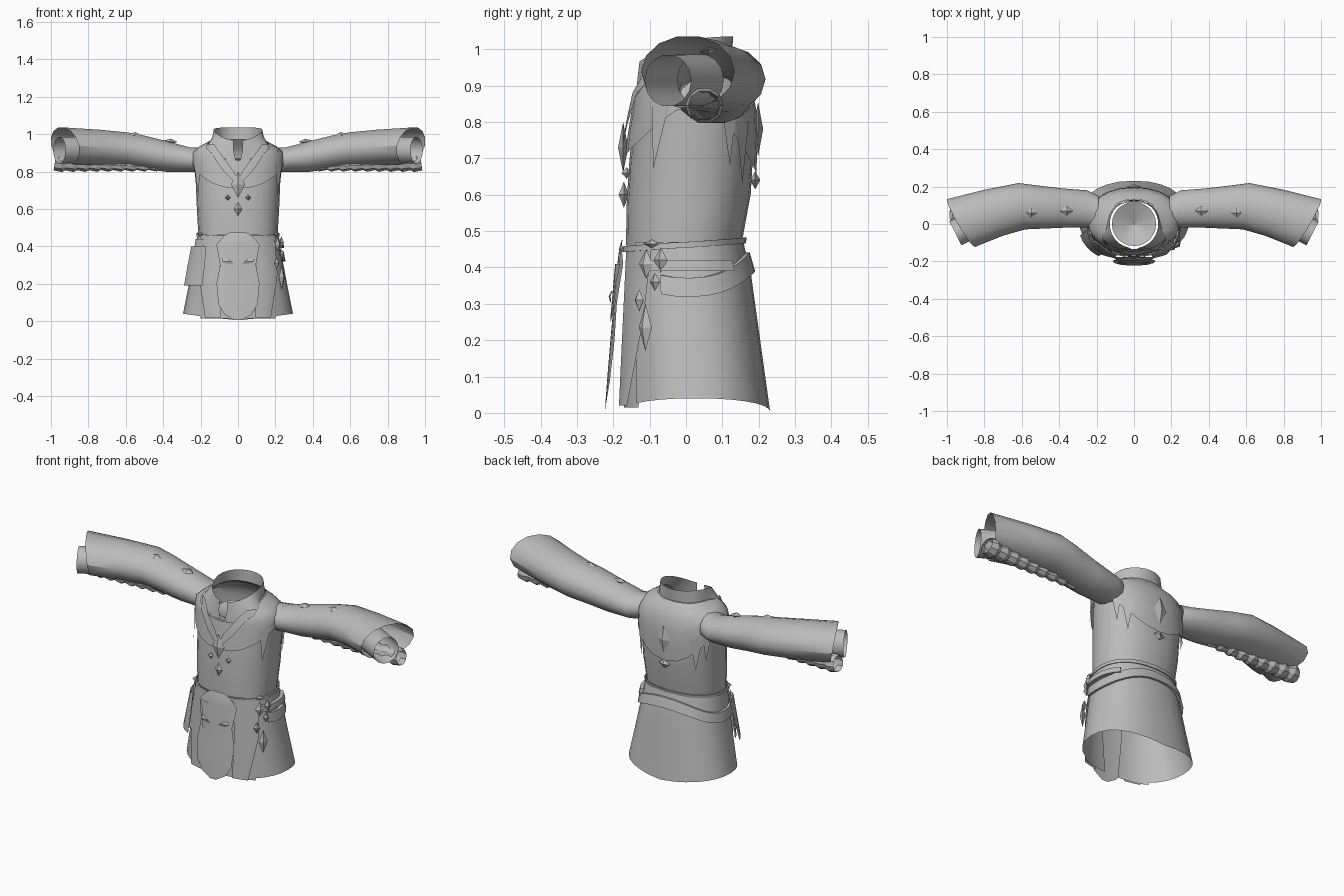
import bpy, bmesh, math
from mathutils import Vector

if "Cube" in bpy.data.objects:
    bpy.data.objects.remove(bpy.data.objects["Cube"])

cloth = bpy.data.materials.new("grey cloth")
cloth.use_nodes = True
GREY = (0.5, 0.5, 0.5, 1)
cloth.diffuse_color = GREY
cloth.node_tree.nodes["Principled BSDF"].inputs["Base Color"].default_value = GREY


def finish(name, bm, smooth=35):
    bmesh.ops.recalc_face_normals(bm, faces=bm.faces)
    mesh = bpy.data.meshes.new(name)
    bm.to_mesh(mesh)
    bm.free()
    mesh.materials.append(cloth)
    ob = bpy.data.objects.new(name, mesh)
    bpy.context.collection.objects.link(ob)
    bpy.ops.object.select_all(action='DESELECT')
    ob.select_set(True)
    bpy.context.view_layer.objects.active = ob
    if smooth:
        bpy.ops.object.shade_smooth_by_angle(angle=math.radians(smooth))
    return ob


def loft(name, rings, closed=True, smooth=35):
    """Skin a list of equal-length point rows."""
    bm = bmesh.new()
    rows = [[bm.verts.new(p) for p in r] for r in rings]
    n = len(rows[0])
    for a, b in zip(rows, rows[1:]):
        for i in range(n if closed else n - 1):
            j = (i + 1) % n
            bm.faces.new((a[i], a[j], b[j], b[i]))
    return finish(name, bm, smooth)


# Coat profile: height, half width, front y, back y
PROFILE = [(0.0, .298, -.17, .228), (.2, .258, -.17, .2), (.38, .225, -.168, .175),
           (.46, .212, -.165, .152), (.6, .22, -.163, .178), (.74, .226, -.152, .186),
           (.83, .235, -.138, .182), (.9, .235, -.128, .168), (.935, .195, -.12, .148),
           (.955, .155, -.115, .13), (.975, .12, -.11, .115)]
POWER = .87


def section(z):
    z = min(max(z, 0), PROFILE[-1][0])
    for p, q in zip(PROFILE, PROFILE[1:]):
        if z <= q[0]:
            t = (z - p[0]) / (q[0] - p[0])
            return [a + (b - a) * t for a, b in zip(p[1:], q[1:])]


def body(angle, z, off=0.0):
    """Point on the coat; angle 0 faces the front, 90 the left."""
    hx, yf, yb = section(z)
    a = math.radians(angle)
    s, c = math.sin(a), math.cos(a)
    x = math.copysign(abs(s) ** POWER, s) * (hx + off)
    y = (yf + yb) / 2 - math.copysign(abs(c) ** POWER, c) * ((yb - yf) / 2 + off)
    return Vector((x, y, z))


def front(x, z, off=0.0):
    r = min(abs(x) / section(z)[0], 1) ** (1 / POWER)
    return body(math.copysign(math.degrees(math.asin(r)), x), z, off)


def facing(angle):
    """1 at the front, 0 at the back."""
    return (1 + math.cos(math.radians(angle))) / 2


def neckline(angle):
    return .97 - .11 * facing(angle) ** 5


TURN = range(0, 360, 15)

# Torso with a neckline that dips at the throat, and skirt open at the front
loft("torso", [[body(a, .46 + (neckline(a) - .46) * t) for a in TURN]
               for t in (0, .28, .55, .72, .8, .86, .91, .95, .98, 1)])
skirt_angles = [38 + i * 284 / 22 for i in range(23)]
loft("skirt", [[body(a, z if z else .005 + .035 * abs(math.sin(math.radians(a))), .004)
                for a in skirt_angles] for z in (0, .1, .2, .3, .38, .47)], False)

# Shoulder yoke dips to a curve at front and back
def yoke_point(a, t):
    dip = .19 - .05 * facing(a)
    low = .85 - dip * abs(math.cos(math.radians(a))) ** 1.5
    return body(a, low + (neckline(a) - low) * t, .012)
loft("shoulder_yoke", [[yoke_point(a, t) for a in TURN] for t in (0, .3, .55, .75, .87, .95, 1)])

# Standing collar with a notch at the throat, and the neck lining
collar = []
for t in (0, .5, 1):
    row = []
    for i in range(25):
        a = 2 + 8 * t + i * (356 - 16 * t) / 24
        r, rad = .13, math.radians(a)
        top = Vector((r * math.sin(rad), -r * math.cos(rad), 1.035 - .07 * facing(a) ** 2.5))
        row.append(body(a, neckline(a), .006).lerp(top, t))
    collar.append(row)
loft("collar", collar, False)
loft("neck_lining", [[(r * math.sin(math.radians(a)), -r * math.cos(math.radians(a)), z)
                      for a in TURN] for r, z in ((.118, .87), (.002, .82))])


def band(name, angles, mid, height, off):
    """Strip of cloth wrapped round the coat, mid gives its height by angle."""
    rows = [[body(a, mid(a) + dz, o) for a in angles]
            for dz, o in ((-height, .005), (-height, off), (height, off), (height, .005))]
    loft(name, rows, False)

band("waist_belt", range(-180, 181, 12),
     lambda a: .462 - .012 * math.cos(math.radians(a)), .008, .011)
band("sloping_belt", range(70, 291, 11),
     lambda a: .345 + .07 * math.cos(math.radians(a)) ** 2, .026, .018)
band("left_belt_loop", range(60, 131, 10), lambda a: .405, .015, .024)


def panel(name, cols, smooth=35):
    """Hanging panel from rows of (z, left x, right x, stand-off)."""
    loft(name, [[front(x0 + (x1 - x0) * i / 6, z, off) for i in range(7)]
                for z, x0, x1, off in cols], False, smooth)

# Front apron with a rounded head and foot
panel("apron", [(.475, -.04, .04, .012), (.455, -.07, .07, .018), (.41, -.105, .105, .022),
                (.3, -.085, .085, .03), (.2, -.1, .1, .038), (.09, -.09, .09, .047),
                (.035, -.06, .06, .051), (.005, -.015, .015, .053)])
panel("apron_overlay", [(.41, -.1, .1, .028), (.36, -.075, .075, .031),
                        (.27, -.07, .07, .038), (.25, -.03, .03, .039)])
for s, side in ((1, "left"), (-1, "right")):
    panel(side + "_front_tail", [(.45, s * .085, s * .19, .008), (.25, s * .095, s * .2, .014),
                                 (.02, s * .085, s * .165, .02)])
    panel(side + "_under_tail", [(.45, s * .06, s * .2, .002), (.25, s * .06, s * .21, .002),
                                 (.015, s * .04, s * .2, .002)])
    # Lapel running from neck to breast point
    panel(side + "_lapel", [(.945, s * .115, s * .15, .02), (.88, s * .075, s * .12, .022),
                            (.8, s * .02, s * .07, .022), (.74, 0, s * .015, .022)])
    # Curved slits on the apron
    panel(side + "_apron_eye", [(.335, s * .05, s * .07, .04), (.32, s * .03, s * .072, .045),
                                (.305, s * .02, s * .05, .04)], 0)

# Flap pocket on the right hip
panel("hip_flap", [(.4, -.22, -.15, .03), (.3, -.235, -.155, .035), (.19, -.25, -.165, .04)])
panel("hip_flap_back", [(.44, -.212, -.17, .015), (.35, -.22, -.17, .02),
                        (.2, -.25, -.19, .02)])


def diamond(name, centre, normal, w, h, up=(0, 0, 1), depth=.014):
    """Faceted stud lying on a surface."""
    n = Vector(normal).normalized()
    side = Vector(up).cross(n).normalized()
    upv = n.cross(side)
    c = Vector(centre)
    bm = bmesh.new()
    rim = [bm.verts.new(c + d) for d in (side * w, upv * h, -side * w, -upv * h)]
    for tip in (n * depth, -n * depth):
        p = bm.verts.new(c + tip)
        for i in range(4):
            bm.faces.new((rim[i], rim[(i + 1) % 4], p))
    finish(name, bm, 0)


def stud(name, angle, z, w, h, off=.02):
    c = body(angle, z, off)
    n = (body(angle + 2, z) - body(angle - 2, z)).cross(Vector((0, 0, 1)))
    diamond(name, c, n, w, h)

stud("breast_stud", 0, .73, .038, .07, .02)
stud("lower_breast_stud", 0, .6, .023, .036, .008)
stud("back_stud", 180, .78, .04, .075, .014)
stud("lower_back_stud", 180, .64, .035, .025, .01)
for s, side in ((1, "left"), (-1, "right")):
    stud(side + "_small_breast_stud", s * 11, .66, .015, .016, .008)
    stud(side + "_waist_stud", s * 62, .465, .025, .012, .012)
for i, (a, z, w, h) in enumerate([(58, .41, .025, .04), (72, .42, .02, .035), (50, .31, .018, .03),
                                  (66, .36, .016, .025), (56, .235, .024, .065)]):
    stud(f"left_hip_stud_{i}", a, z, w, h, .024)


def tube_ring(s, x, y, z, w, h, yaw=0, lean=0, n=14):
    ring = []
    for i in range(n):
        a = 2 * math.pi * i / n
        u, v = math.cos(a), math.sin(a)
        k = math.radians(yaw)
        ring.append((s * (x + w * u * math.sin(k) + lean * v), y + w * u * math.cos(k), z + h * v))
    return ring


for s, side in ((1, "left"), (-1, "right")):
    # Bell sleeve bending forward past the elbow
    loft(side + "_sleeve", [tube_ring(s, *r) for r in (
        (.19, .06, .865, .09, .068), (.25, .08, .862, .1, .067), (.38, .085, .88, .105, .084),
        (.5, .09, .903, .115, .091, 3), (.6, .095, .918, .125, .094, 8),
        (.75, .06, .928, .132, .098, 20), (.925, .005, .938, .148, .1, 30, .02))])
    # Inner cuff
    loft(side + "_inner_cuff", [tube_ring(s, *r) for r in (
        (.78, .04, .916, .072, .072, 27), (.955, -.05, .914, .072, .072, 27))])
    # Ragged frill under the forearm
    frill = []
    for i in range(19):
        t = i / 18
        r = .02 + .028 * t + (.006 if i % 2 else -.004)
        frill.append(tube_ring(s, .41 + .57 * t, .06 - .01 * t, .824 + .022 * t, r, r * .95, 0,
                               .006 if i % 2 else -.006, 10))
    loft(side + "_sleeve_frill", frill, True, 20)
    # Sleeve studs on the upper side
    for i, (x, y, z) in enumerate(((.36, .07, .962), (.55, .06, .997))):
        diamond(f"{side}_sleeve_stud_{i}", (s * x, y, z), (-s * .12, -.15, 1), .036, .027, (0, 1, 0))
    # Loose cloth points around the armhole, front and back
    for a, z in ((60, .74), (122, .75), (138, .7)):
        tip, top = body(s * a, z - .07, .018), z + .1
        bm = bmesh.new()
        bm.faces.new([bm.verts.new(p) for p in
                      (body(s * (a - 9), top, .014), body(s * (a + 9), top, .014), tip)])
        finish(f"{side}_armhole_point_{a}", bm, 0)
